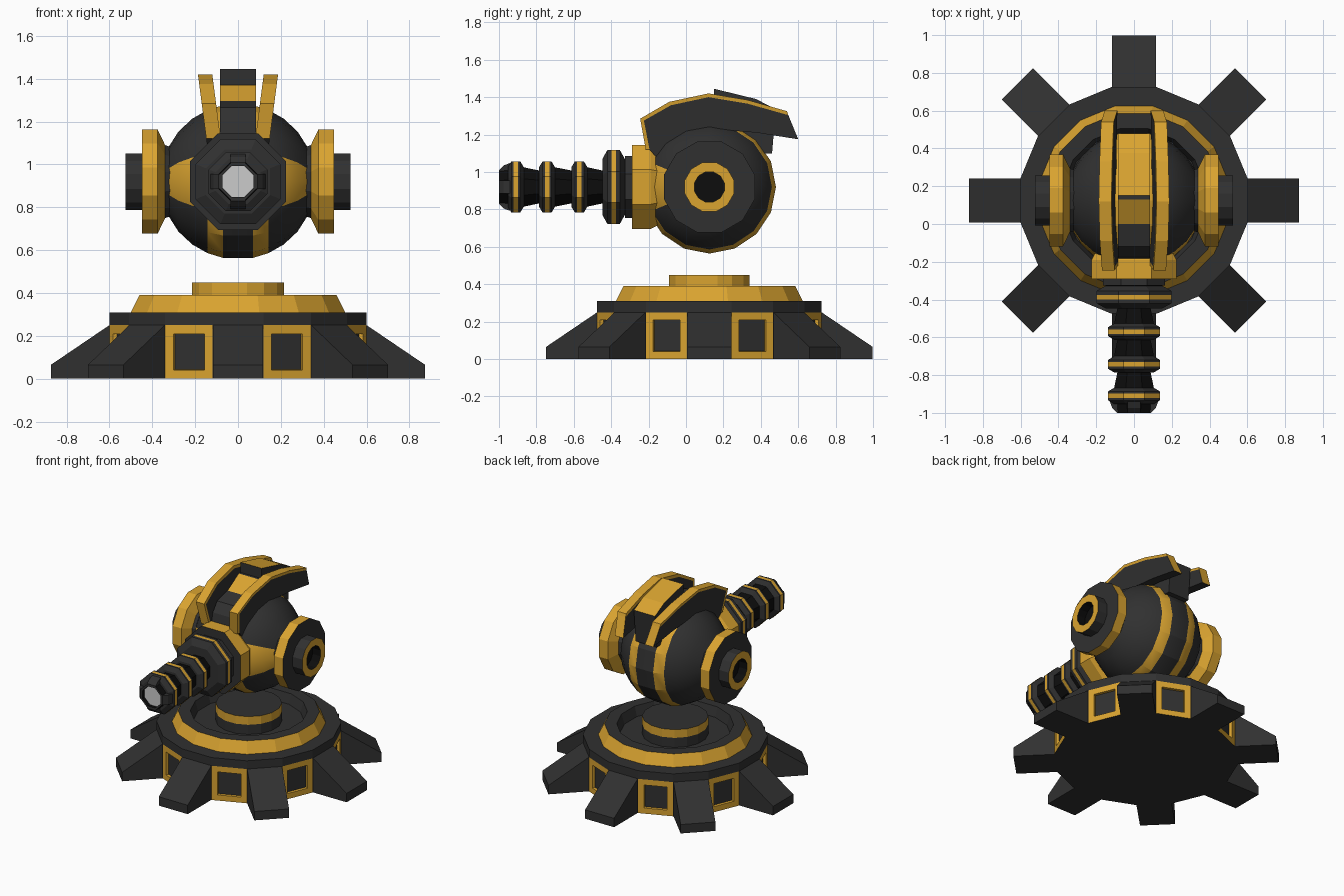
import bpy, bmesh
from math import sin, cos, pi, radians
from mathutils import Matrix, Vector

if "Cube" in bpy.data.objects:
    bpy.data.objects.remove(bpy.data.objects["Cube"])


def material(name, rgb):
    m = bpy.data.materials.new(name)
    m.diffuse_color = (*rgb, 1)
    m.use_nodes = True
    m.node_tree.nodes["Principled BSDF"].inputs["Base Color"].default_value = m.diffuse_color
    return m


DARK = material("dark_metal", (0.03, 0.03, 0.03))
GOLD = material("gold_paint", (0.70, 0.37, 0.03))
BLACK = material("black_metal", (0.004, 0.004, 0.004))
LIGHT = material("pale_lens", (0.6, 0.6, 0.6))
MATS = [DARK, GOLD, BLACK, LIGHT]
CODE = {"d": 0, "g": 1, "k": 2, "w": 3}
CY, CZ = 0.125, 0.92      # turret centre


def finish(name, bm):
    bmesh.ops.recalc_face_normals(bm, faces=bm.faces[:])
    me = bpy.data.meshes.new(name)
    bm.to_mesh(me)
    bm.free()
    for m in MATS:
        me.materials.append(m)
    ob = bpy.data.objects.new(name, me)
    bpy.context.collection.objects.link(ob)
    return ob


def lathe(profile, colours, sides, axis, centre, flat=True):
    """Revolve (radius, height) points; flat=True puts face centres on the axes."""
    bm = bmesh.new()
    k = 1 / cos(pi / sides) if flat else 1
    rings = []
    for r, h in profile:
        ring = []
        for i in range(sides if r > 0 else 1):
            a = (i + (0.5 if flat else 0)) * 2 * pi / sides
            u, v = r * k * cos(a), r * k * sin(a)
            p = {"X": (h, u, v), "Y": (u, h, v), "Z": (u, v, h)}[axis]
            ring.append(bm.verts.new(Vector(p) + Vector(centre)))
        rings.append(ring)
    for a, b, c in zip(rings, rings[1:], colours):
        for i in range(sides):
            j = (i + 1) % sides
            vs = [a[i % len(a)], a[j % len(a)], b[j % len(b)], b[i % len(b)]]
            f = bm.faces.new(list(dict.fromkeys(vs)))
            f.material_index = CODE[c]
    bmesh.ops.recalc_face_normals(bm, faces=bm.faces[:])
    return bm


def prism(name, outline, x0, x1, colour="d", gold_edges=(), lean=0.0, side=1, matrix=None):
    """Extrude a (y, z) outline across x, optionally leaning with height."""
    bm = bmesh.new()
    rows = [[bm.verts.new((side * (x + lean * (z - 1.42)), y, z)) for y, z in outline]
            for x in (x0, x1)]
    faces = [bm.faces.new(rows[0]), bm.faces.new(rows[1])]
    n = len(outline)
    for i in range(n):
        j = (i + 1) % n
        f = bm.faces.new((rows[0][i], rows[0][j], rows[1][j], rows[1][i]))
        f.material_index = 1 if i in gold_edges else CODE[colour]
    for f in faces:
        f.material_index = CODE[colour]
    if matrix:
        bm.transform(matrix)
    return finish(name, bm)


# Base: sixteen-sided drum, gold cone, bowl and central pivot
bm = lathe([(0, 0), (0.6, 0), (0.6, 0.25), (0.6, 0.31), (0.5, 0.31), (0.46, 0.39), (0.38, 0.39),
            (0.36, 0.32), (0.215, 0.32), (0.215, 0.39), (0.215, 0.45), (0, 0.45)],
           "ddddgddddgd", 16, "Z", (0, CY, 0))
windows = []
for f in bm.faces:
    c = f.calc_center_median() - Vector((0, CY, 0))
    if abs(c.z - 0.125) < 0.01 and abs(f.normal.z) < 0.1:
        if min(abs(c.x), abs(c.y)) > 0.1 and abs(abs(c.x) - abs(c.y)) > 0.1:
            f.material_index = 1
            windows.append(f)
bmesh.ops.inset_individual(bm, faces=windows, thickness=0.058)
bmesh.ops.inset_individual(bm, faces=windows, thickness=0.001, depth=-0.02)
for f in windows:
    f.material_index = 0
finish("base", bm)

# Eight sloping feet
for i in range(8):
    m = Matrix.Translation((0, CY, 0)) @ Matrix.Rotation(i * pi / 4, 4, "Z")
    prism("foot_%d" % (i + 1), [(0.5, 0), (0.873, 0), (0.873, 0.065), (0.6, 0.25), (0.5, 0.25)],
          -0.117, 0.117, matrix=m)

# Ball with two gold bands and gold cheeks beside the barrel
half = [11.2, 23, 36, 50, 65]
lat = [-90] + [-a for a in reversed(half)] + half + [90]
bm = lathe([(0 if abs(a) == 90 else 0.363 * cos(radians(a)), 0.363 * sin(radians(a))) for a in lat],
           "ddddgdgdddd", 16, "X", (0, CY, CZ), flat=False)
for f in bm.faces:
    c = f.calc_center_median()
    if c.y < CY and abs(c.x) > 0.14 and abs(c.z - CZ) < 0.25 * (CY - c.y):
        f.material_index = 1
ball = finish("ball", bm)
bpy.context.view_layer.objects.active = ball
ball.select_set(True)
bpy.ops.object.shade_smooth_by_angle(angle=radians(20))

# Side hubs
for s, side in ((1, "right"), (-1, "left")):
    prof = [(0.15, 0.28), (0.17, 0.34), (0.243, 0.375), (0.243, 0.447), (0.132, 0.447),
            (0.132, 0.525), (0.08, 0.525), (0.08, 0.46), (0, 0.46)]
    finish(side + "_hub", lathe([(r, s * h) for r, h in prof], "dggddgkk", 12, "X", (0, CY, CZ)))

# Barrel: gold collar, large ring, three small ribs and the muzzle
profile = [(0.17, -0.08), (0.225, -0.19), (0.225, -0.29), (0.165, -0.29), (0.165, -0.325)]
colours = "ggdd"


def rib(c, hw, r, foot, r_end):
    """Chamfered ring with a narrow gold stripe."""
    global colours
    profile.extend([(foot, c + hw), (r, c + hw * 0.55), (r, c + 0.012), (r, c - 0.012),
                    (r, c - hw * 0.55), (foot, c - hw), (r_end, c - hw)])
    colours += "kddgddd"


rib(-0.387, 0.06, 0.198, 0.15, 0.088)
for c in (-0.57, -0.743, -0.91):
    rib(c, 0.043, 0.137, 0.105, 0.088)
profile += [(0.085, -1.0), (0.072, -1.0), (0.072, -0.975), (0, -0.975)]
colours += "kdkw"
finish("barrel", lathe(profile, colours, 8, "Y", (0, 0, CZ)))

# Four claws around the muzzle
for i in range(4):
    m = Matrix.Translation((0, 0, CZ)) @ Matrix.Rotation(i * pi / 2, 4, "Y")
    prism("muzzle_claw_%d" % (i + 1), [(-0.94, 0.08), (-0.94, 0.128), (-0.975, 0.115), (-1.0, 0.09),
                                       (-1.0, 0.075)], -0.035, 0.035, matrix=m)

# Leaning crest fins: dark plate with a gold strip along the top and front
top = [(-0.215, 1.12), (-0.245, 1.285), (-0.09, 1.375), (0.12, 1.42), (0.33, 1.385), (0.54, 1.325)]
inner = [(-0.195, 1.12), (-0.225, 1.275), (-0.08, 1.357), (0.12, 1.4), (0.33, 1.365), (0.547, 1.304)]
under = [(0.6, 1.175), (0.38, 1.21), (0.26, 1.22), (0.12, 1.24), (-0.04, 1.19), (-0.16, 1.08)]
for s, side in ((1, "right"), (-1, "left")):
    prism(side + "_fin", inner + under, 0.12, 0.187, gold_edges=(5,), lean=0.13, side=s)
    prism(side + "_fin_trim", top + inner[::-1], 0.12, 0.187, "g", lean=0.13, side=s)

# Central crest block between the fins
prism("crest_block", [(-0.19, 1.1), (-0.17, 1.2), (-0.12, 1.265), (0, 1.295), (0.13, 1.37),
                      (0.15, 1.37), (0.15, 1.445), (0.375, 1.39), (0.48, 1.335), (0.46, 1.1),
                      (0.12, 1.1)], -0.085, 0.085, gold_edges=(3, 6, 7))
